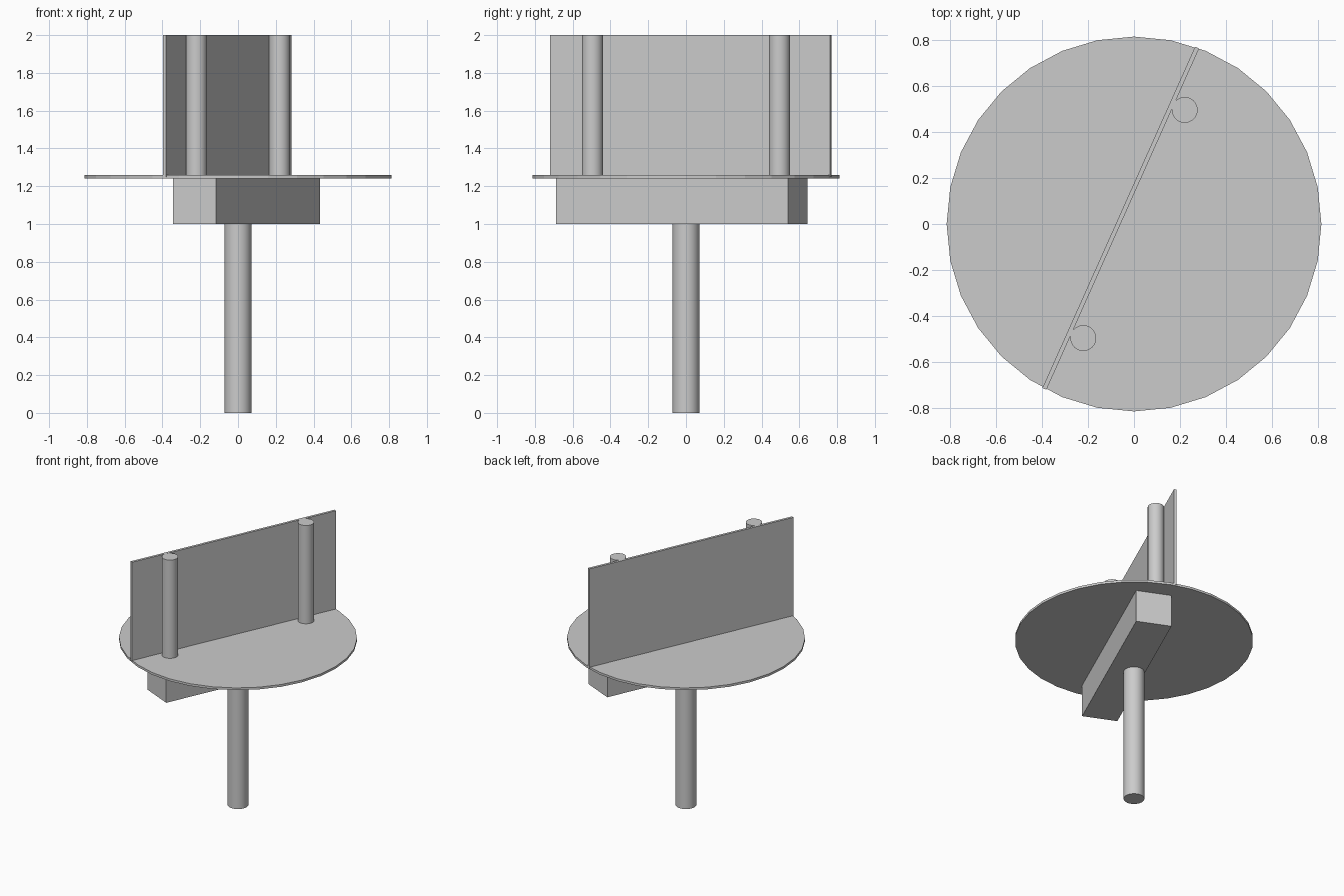
import bpy
import math

if "Cube" in bpy.data.objects:
    bpy.data.objects.remove(bpy.data.objects["Cube"])

ANGLE = math.radians(-24.1)  # shared turn of beam and panel


def cylinder(name, x, y, radius, z0, z1, smooth=True):
    bpy.ops.mesh.primitive_cylinder_add(vertices=32, radius=radius, depth=z1 - z0,
                                        location=(x, y, (z0 + z1) / 2))
    obj = bpy.context.object
    obj.name = name
    if smooth:
        bpy.ops.object.shade_smooth_by_angle(angle=math.radians(30))
    return obj


def box(name, x, y, width, length, z0, z1):
    bpy.ops.mesh.primitive_cube_add(size=1, location=(x, y, (z0 + z1) / 2),
                                    rotation=(0, 0, ANGLE))
    obj = bpy.context.object
    obj.name = name
    obj.scale = (width, length, z1 - z0)
    bpy.ops.object.transform_apply(location=False, rotation=False, scale=True)
    return obj


# Central support stem
cylinder("stem", 0, 0, 0.071, 0, 1.0)

# Beam under the disc
box("beam", 0.045, -0.023, 0.25, 1.348, 1.0, 1.243)

# Thin round platform
cylinder("platform_disc", 0, 0, 0.813, 1.242, 1.259, smooth=False)

# Upright panel
box("upright_panel", -0.0575, 0.025, 0.019, 1.622, 1.25, 2.0)

# Two posts in front of the panel
for i, side in enumerate((1, -1)):
    cylinder(f"post_{i + 1}", 0.22 * side, 0.495 * side, 0.056, 1.25, 2.0)
